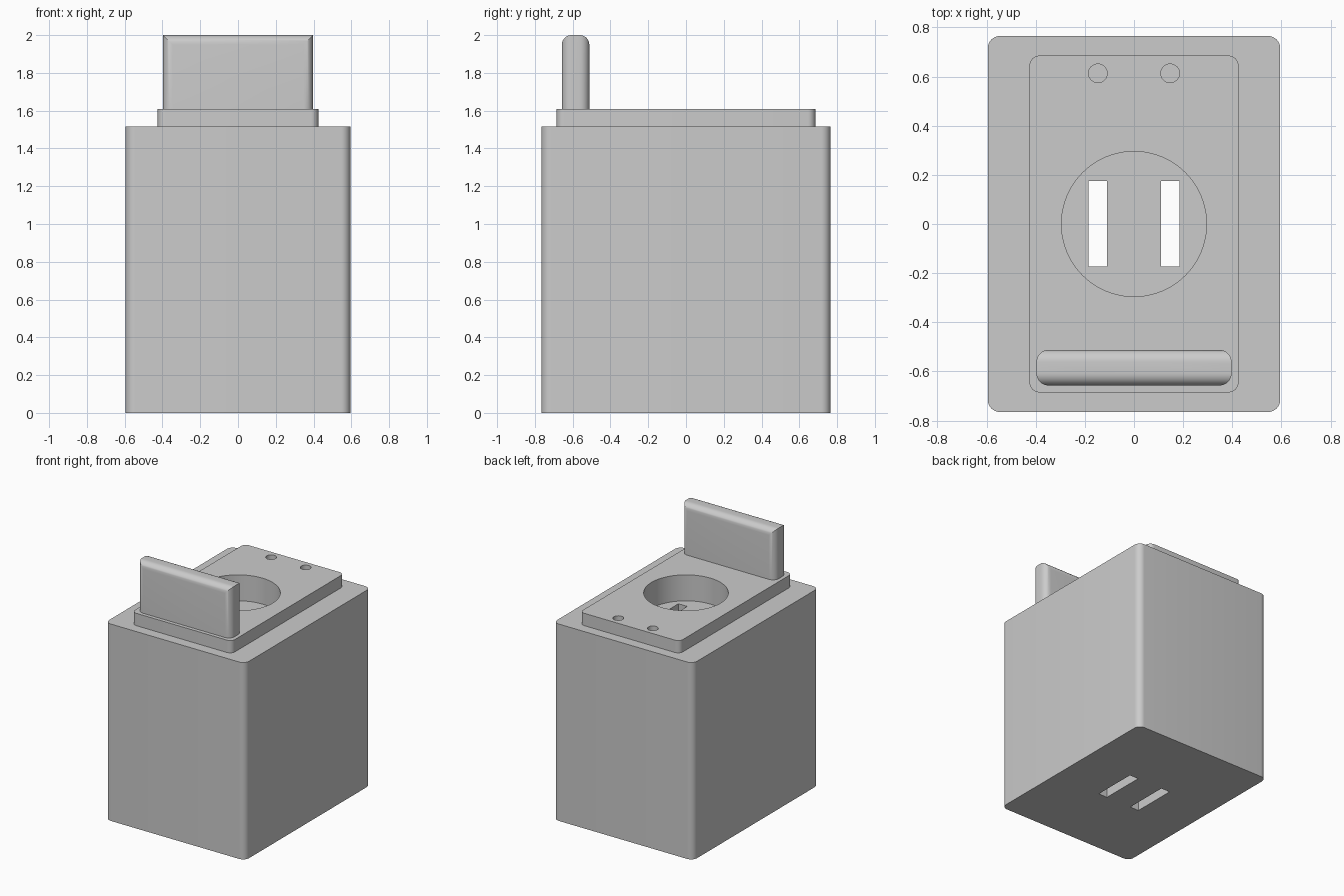
import bpy
import bmesh
from math import radians
from mathutils import Vector

cube = bpy.data.objects.get("Cube")
if cube:
    bpy.data.objects.remove(cube, do_unlink=True)

grey = bpy.data.materials.new("light grey")
grey.use_nodes = True
grey.diffuse_color = (0.6, 0.6, 0.6, 1)
grey.node_tree.nodes["Principled BSDF"].inputs["Base Color"].default_value = (0.6, 0.6, 0.6, 1)


def finish(bm, name):
    mesh = bpy.data.meshes.new(name)
    bm.to_mesh(mesh)
    bm.free()
    mesh.materials.append(grey)
    obj = bpy.data.objects.new(name, mesh)
    bpy.context.collection.objects.link(obj)
    return obj


def block(name, low, high, radius=0, pick=None):
    """Box between two corners, with the edges chosen by pick rounded."""
    low, high = Vector(low), Vector(high)
    bm = bmesh.new()
    bmesh.ops.create_cube(bm, size=1)
    for v in bm.verts:
        v.co = (low + high) / 2 + v.co * (high - low)
    if radius:
        edges = [e for e in bm.edges if pick(e)]
        bmesh.ops.bevel(bm, geom=edges, offset=radius, segments=8,
                        profile=0.5, affect='EDGES')
    return finish(bm, name)


def cylinder(name, x, y, radius, bottom, top, sides):
    bm = bmesh.new()
    bmesh.ops.create_cone(bm, cap_ends=True, segments=sides, radius1=radius,
                          radius2=radius, depth=top - bottom)
    bmesh.ops.translate(bm, verts=bm.verts, vec=(x, y, (bottom + top) / 2))
    return finish(bm, name)


def boolean(target, tool, operation):
    mod = target.modifiers.new("boolean", 'BOOLEAN')
    mod.operation = operation
    mod.solver = 'EXACT'
    mod.object = tool
    bpy.context.view_layer.objects.active = target
    bpy.ops.object.modifier_apply(modifier=mod.name)


def upright(e):
    a, b = (v.co for v in e.verts)
    return abs(a.z - b.z) > 0.01


def top_long(e):
    a, b = (v.co for v in e.verts)
    return abs(a.x - b.x) > 0.01 and a.z > 1.9


# Main housing and raised top plate
BODY_TOP, PLATE_TOP = 1.515, 1.61
body = block("body", (-0.595, -0.765, 0), (0.595, 0.765, BODY_TOP), 0.05, upright)
plate = block("top_plate", (-0.425, -0.685, BODY_TOP), (0.425, 0.685, PLATE_TOP), 0.04, upright)

# Round socket, two pin holes and two through slots
cutters = [cylinder("socket_cutter", 0, 0, 0.295, 1.41, 1.8, 96)]
for x in (-0.147, 0.147):
    cutters.append(cylinder("pin_hole_cutter", x, 0.613, 0.038, 1.45, 1.8, 32))
    cutters.append(block("slot_cutter", (x - 0.038, -0.172, -0.1), (x + 0.038, 0.175, 1.45)))
for cutter in cutters:
    boolean(body, cutter, 'DIFFERENCE')
for cutter in (cutters[0], cutters[1], cutters[3]):
    boolean(plate, cutter, 'DIFFERENCE')

# Upright tab: rounded plan crossed with a round-topped profile
tab = block("front_tab", (-0.397, -0.657, PLATE_TOP), (0.397, -0.512, 2), 0.05, upright)
profile = block("tab_profile", (-0.6, -0.657, 1.5), (0.6, -0.512, 2), 0.05, top_long)
boolean(tab, profile, 'INTERSECT')
cutters.append(profile)

for cutter in cutters:
    bpy.data.objects.remove(cutter, do_unlink=True)

# Smooth the rounded corners, keep the rims sharp
bpy.ops.object.select_all(action='DESELECT')
for obj in (body, plate, tab):
    obj.select_set(True)
bpy.context.view_layer.objects.active = body
bpy.ops.object.shade_smooth_by_angle(angle=radians(30))
